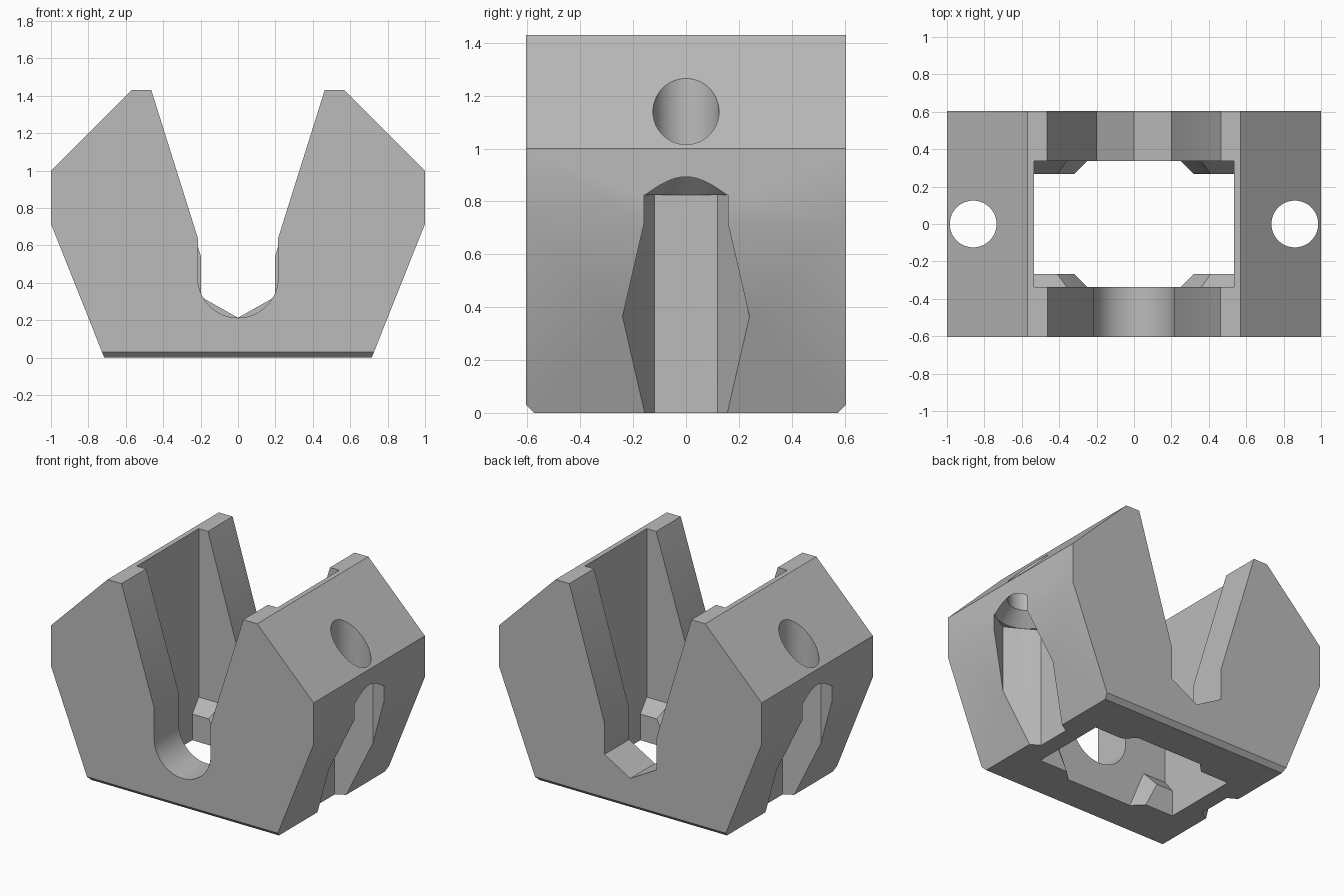
import bpy, bmesh, math

if "Cube" in bpy.data.objects:
    bpy.data.objects.remove(bpy.data.objects["Cube"])

TOP, HALF_DEPTH = 1.43, 0.605
BOLT_X, BOLT_R, HEX_R, HEX_TOP = 0.86, 0.125, 0.24, 0.825

grey = bpy.data.materials.new("plain_grey")
grey.use_nodes = True
grey.diffuse_color = (0.5, 0.5, 0.5, 1)
grey.node_tree.nodes["Principled BSDF"].inputs["Base Color"].default_value = (0.5, 0.5, 0.5, 1)


def finish(name, bm):
    bmesh.ops.recalc_face_normals(bm, faces=bm.faces)
    mesh = bpy.data.meshes.new(name)
    bm.to_mesh(mesh)
    bm.free()
    mesh.materials.append(grey)
    obj = bpy.data.objects.new(name, mesh)
    bpy.context.collection.objects.link(obj)
    return obj


def mirrored(half):
    """Close a right-hand half outline (listed top to bottom) over x = 0."""
    return half + [(-x, z) for x, z in reversed(half) if x > 0]


def extrude_y(points, y0, y1):
    bm = bmesh.new()
    face = bm.faces.new([bm.verts.new((x, y0, z)) for x, z in points])
    out = bmesh.ops.extrude_face_region(bm, geom=[face])
    for v in out["geom"]:
        if isinstance(v, bmesh.types.BMVert):
            v.co.y = y1
    return bm


def lathe(name, x, rings, sides):
    """Vertical solid from (radius, z) rings."""
    bm = bmesh.new()
    loops = [[bm.verts.new((x + r * math.cos(a), r * math.sin(a), z))
              for a in (math.tau * (i + 0.5) / sides + math.pi / 2 - math.pi / sides
                        for i in range(sides))] for r, z in rings]
    for lo, hi in zip(loops, loops[1:]):
        for i in range(sides):
            j = (i + 1) % sides
            bm.faces.new((lo[i], lo[j], hi[j], hi[i]))
    bm.faces.new(loops[0])
    bm.faces.new(loops[-1])
    return finish(name, bm)


def combine(target, tool, operation):
    mod = target.modifiers.new("combine", 'BOOLEAN')
    mod.operation, mod.solver, mod.object = operation, 'EXACT', tool
    bpy.context.view_layer.objects.active = target
    bpy.ops.object.modifier_apply(modifier=mod.name)
    bpy.data.objects.remove(tool)


# main block with chamfered front and back bottom edges
bm = extrude_y(mirrored([(0.57, TOP), (1, 1), (1, 0.715), (0.715, 0)]), -HALF_DEPTH, HALF_DEPTH)
bottom = [e for e in bm.edges if all(abs(v.co.z) < 1e-4 for v in e.verts)
          and abs(e.verts[0].co.y - e.verts[1].co.y) < 1e-4]
bmesh.ops.bevel(bm, geom=bottom, offset=0.03, segments=1, affect='EDGES')
bracket = finish("bracket_body", bm)

# front slot with a round floor
arc = [(0.215 * math.cos(t), 0.428 - 0.215 * math.sin(t))
       for t in (math.pi / 2 * i / 16 for i in range(16))] + [(0, 0.213)]
flare = (0.465 + 0.03, TOP + 0.1)
slot = finish("front_slot", extrude_y(mirrored([flare, (0.215, 0.64)] + arc), -1, 0))
combine(bracket, slot, 'DIFFERENCE')

# back slot with a pointed floor
slot = finish("back_slot", extrude_y(
    mirrored([flare, (0.198, 0.54), (0.198, 0.325), (0, 0.213)]), 0, 1))
combine(bracket, slot, 'DIFFERENCE')

# central opening through the whole height
opening = finish("central_opening", extrude_y(
    mirrored([(0.535, 2), (0.535, -1)]), -0.337, 0.337))
combine(bracket, opening, 'DIFFERENCE')

# bolt holes: hexagonal pocket, conical shoulder and round shaft
for side in (-1, 1):
    x = side * BOLT_X
    combine(bracket, lathe("hex_pocket", x, [(HEX_R, -0.2), (HEX_R, HEX_TOP)], 6), 'DIFFERENCE')
    shaft = [(0.208, HEX_TOP - 0.05), (0.208, HEX_TOP), (BOLT_R, HEX_TOP + 0.083), (BOLT_R, 2)]
    combine(bracket, lathe("bolt_shaft", x, shaft, 64), 'DIFFERENCE')

# sloped tabs in the four lower corners of the opening
for sx in (-1, 1):
    for sy in (-1, 1):
        bm = bmesh.new()
        for y, foot, head, height in ((0.4, 0.25, 0.36, 0.27), (0.337, 0.25, 0.36, 0.27),
                                      (0.267, 0.32, 0.41, 0.18)):
            for px, pz in ((foot, 0), (head, height), (0.6, height), (0.6, 0)):
                bm.verts.new((sx * px, sy * y, pz))
        bmesh.ops.convex_hull(bm, input=bm.verts)
        combine(bracket, finish("corner_tab", bm), 'UNION')

bpy.ops.object.select_all(action='DESELECT')
bracket.select_set(True)
bpy.context.view_layer.objects.active = bracket
bpy.ops.object.shade_smooth_by_angle(angle=math.radians(30))
